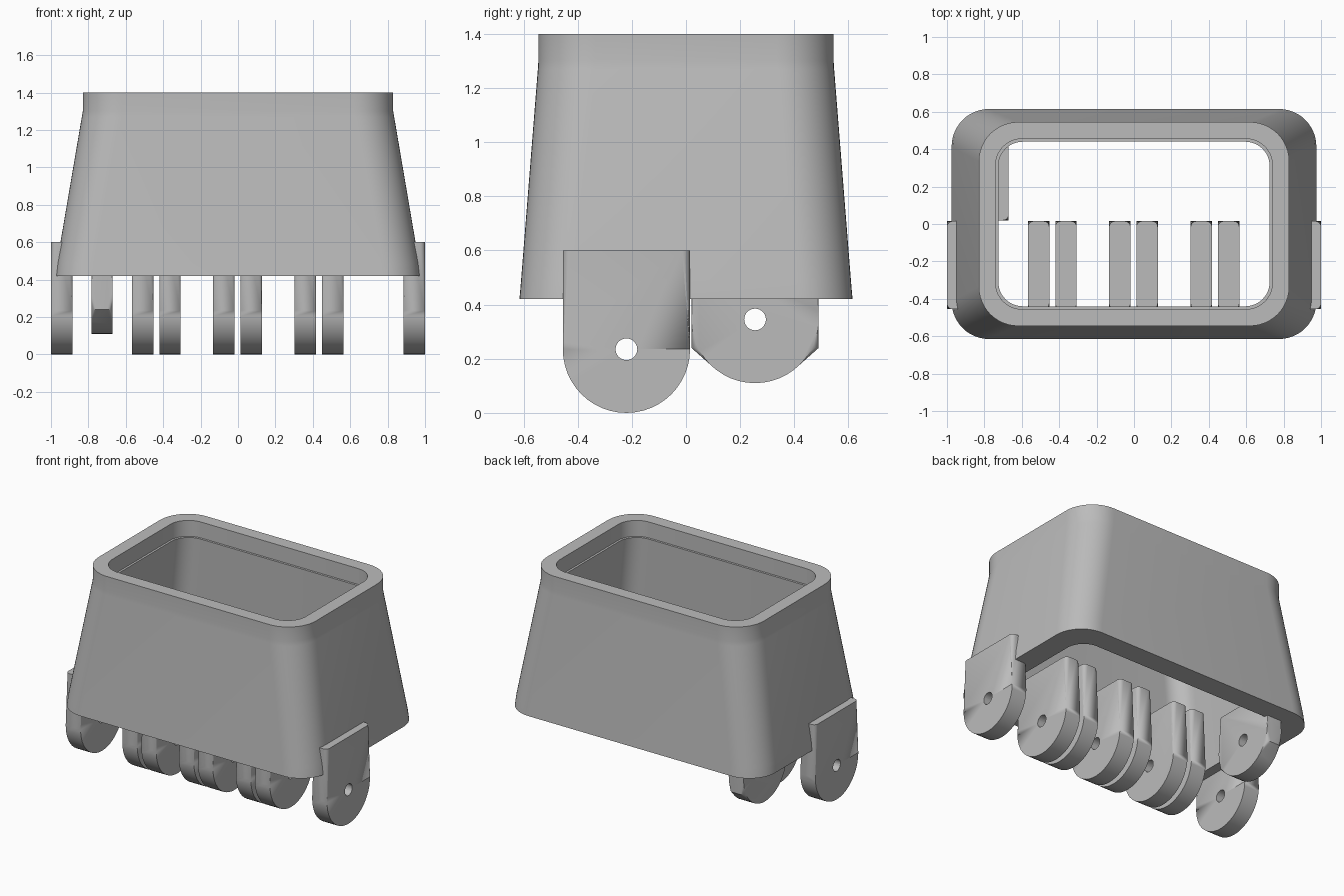
import bpy, bmesh, math
from math import sin, cos, pi

old = bpy.data.objects.get("Cube")
if old:
    bpy.data.objects.remove(old, do_unlink=True)

grey = bpy.data.materials.new("plain grey")
grey.use_nodes = True
COLOUR = (0.5, 0.5, 0.5, 1)
grey.diffuse_color = COLOUR
grey.node_tree.nodes["Principled BSDF"].inputs["Base Color"].default_value = COLOUR


def finish(name, bm, angle=30):
    bmesh.ops.recalc_face_normals(bm, faces=bm.faces)
    mesh = bpy.data.meshes.new(name)
    bm.to_mesh(mesh)
    bm.free()
    obj = bpy.data.objects.new(name, mesh)
    bpy.context.collection.objects.link(obj)
    mesh.materials.append(grey)
    bpy.ops.object.select_all(action="DESELECT")
    obj.select_set(True)
    bpy.context.view_layer.objects.active = obj
    bpy.ops.object.shade_smooth_by_angle(angle=math.radians(angle))
    return obj


def rounded_rect(hx, hy, r, z, steps=12, cx=0, cy=0):
    """Points around a rounded rectangle with half sizes hx, hy."""
    pts = []
    for q, (sx, sy) in enumerate([(1, 1), (-1, 1), (-1, -1), (1, -1)]):
        for i in range(steps + 1):
            a = (q + i / steps) * pi / 2
            pts.append((cx + sx * (hx - r) + r * cos(a), cy + sy * (hy - r) + r * sin(a), z))
    return pts


# Tapered hollow shell: rings run up the outside, over the rim and down the inside
rings = [
    (0.975, 0.615, 0.20, 0.42), (0.968, 0.609, 0.20, 0.49),
    (0.835, 0.547, 0.21, 1.27), (0.83, 0.545, 0.21, 1.30),
    (0.83, 0.545, 0.21, 1.40), (0.74, 0.455, 0.14, 1.40),
    (0.74, 0.455, 0.14, 1.29), (0.725, 0.44, 0.13, 1.29),
    (0.82, 0.465, 0.13, 0.42),
]
bm = bmesh.new()
loops = [[bm.verts.new(p) for p in rounded_rect(*ring)] for ring in rings]
for low, high in zip(loops, loops[1:] + loops[:1]):
    for i in range(len(low)):
        j = (i + 1) % len(low)
        bm.faces.new((low[i], low[j], high[j], high[i]))
finish("shell", bm)


def lug(name, x, y, z, block_bottom, half=0.057, radius=0.235, top=0.6):
    """Hinge ear: hull of a round eye and a soft-edged block, with a pin hole."""
    bm = bmesh.new()
    for side in (-half, half):
        for i in range(48):
            a = i * pi / 24
            bm.verts.new((x + side, y + radius * cos(a), z + radius * sin(a)))
    for height in (block_bottom, top):
        for p in rounded_rect(half, radius, 0.03, height, 5, x, y):
            bm.verts.new(p)
    hull = bmesh.ops.convex_hull(bm, input=bm.verts)
    spare = {g for g in hull["geom_interior"] + hull["geom_unused"]
             if isinstance(g, bmesh.types.BMVert)}
    bmesh.ops.delete(bm, geom=list(spare), context="VERTS")
    bmesh.ops.dissolve_limit(bm, angle_limit=0.01, verts=bm.verts, edges=bm.edges)
    obj = finish(name, bm)

    # Pin hole cutter, removed after use
    bpy.ops.mesh.primitive_cylinder_add(vertices=32, radius=0.04, depth=0.4,
                                        location=(x, y, z), rotation=(0, pi / 2, 0))
    cutter = bpy.context.object
    cutter.hide_render = True
    cutter.data.materials.append(grey)
    mod = obj.modifiers.new("pin hole", "BOOLEAN")
    mod.operation = "DIFFERENCE"
    mod.solver = "EXACT"
    mod.object = cutter
    bpy.ops.object.select_all(action="DESELECT")
    obj.select_set(True)
    bpy.context.view_layer.objects.active = obj
    bpy.ops.object.modifier_apply(modifier=mod.name)
    bpy.data.objects.remove(cutter, do_unlink=True)
    bpy.ops.object.shade_smooth_by_angle(angle=math.radians(30))


# Outer lugs standing proud of the shell ends
for side, x in (("left", 0.943), ("right", -0.943)):
    lug(side + "_outer_lug", x, -0.22, 0.235, 0.3)

# Three pairs of inner lugs
for n, x in enumerate((-0.437, -0.003, 0.433)):
    for tag, dx in (("a", -0.073), ("b", 0.073)):
        lug(f"inner_lug_{n + 1}{tag}", x + dx, -0.22, 0.235, 0.3)

# Single raised lug at the back
lug("back_lug", -0.727, 0.255, 0.345, 0.24)
